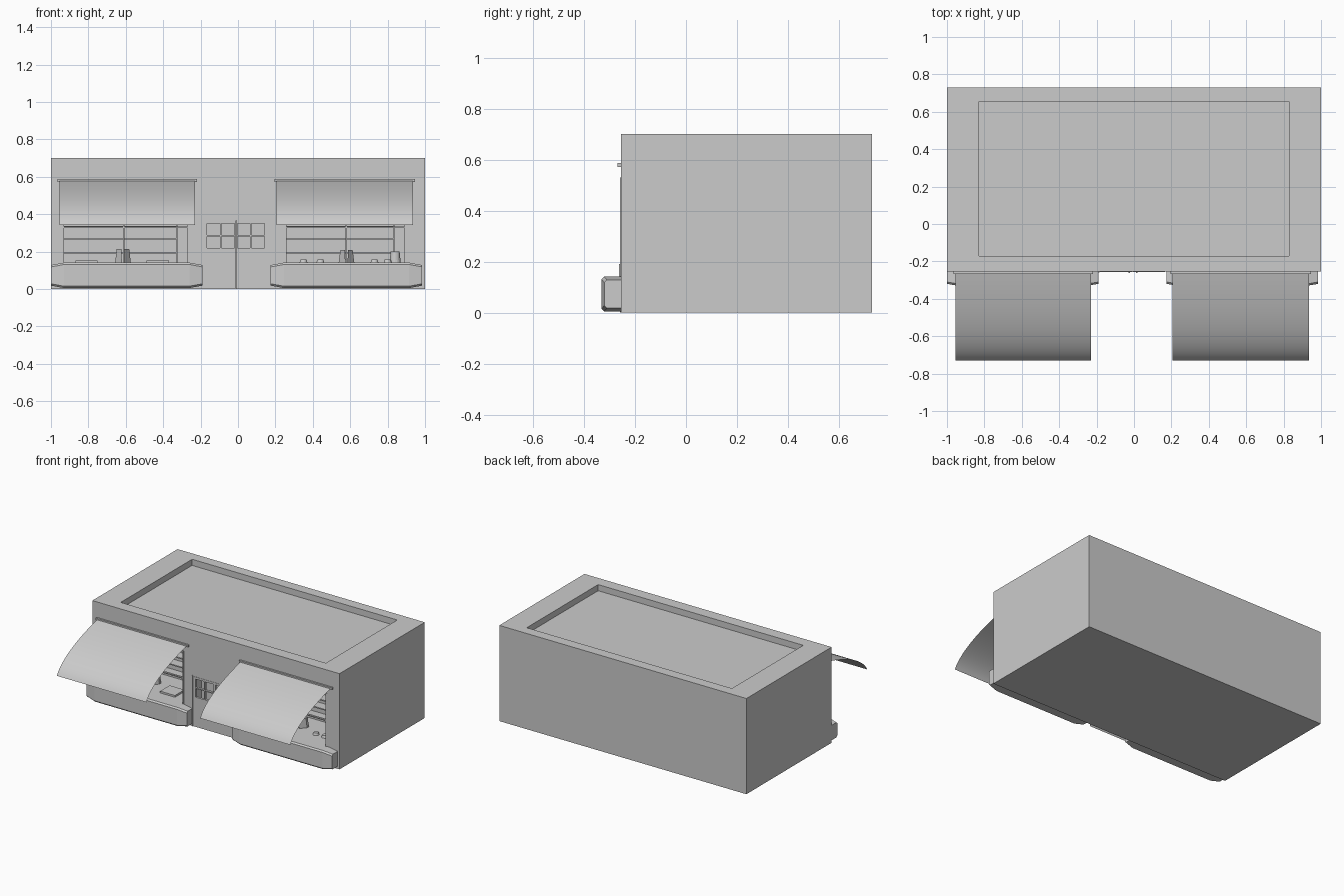
import bpy, bmesh
from mathutils import Vector

if "Cube" in bpy.data.objects:
    bpy.data.objects.remove(bpy.data.objects["Cube"])

FRONT = -0.255


def finish(name, bm):
    bmesh.ops.recalc_face_normals(bm, faces=bm.faces)
    me = bpy.data.meshes.new(name)
    bm.to_mesh(me)
    bm.free()
    ob = bpy.data.objects.new(name, me)
    bpy.context.collection.objects.link(ob)
    return ob


def boxes(name, *specs):
    """One object from boxes given as (x0, x1, y0, y1, z0, z1)."""
    bm = bmesh.new()
    for x0, x1, y0, y1, z0, z1 in specs:
        verts = bmesh.ops.create_cube(bm, size=1)['verts']
        for v in verts:
            v.co = Vector(((x0 + x1) / 2 + v.co.x * (x1 - x0),
                           (y0 + y1) / 2 + v.co.y * (y1 - y0),
                           (z0 + z1) / 2 + v.co.z * (z1 - z0)))
    return finish(name, bm)


def cut(ob, cutter):
    mod = ob.modifiers.new("cut", 'BOOLEAN')
    mod.operation = 'DIFFERENCE'
    mod.solver = 'EXACT'
    mod.object = cutter
    bpy.context.view_layer.objects.active = ob
    bpy.ops.object.modifier_apply(modifier=mod.name)
    bpy.data.objects.remove(cutter)


def loft(name, sections, closed):
    """Skin a row of sections, each a list of points."""
    bm = bmesh.new()
    rows = [[bm.verts.new(p) for p in s] for s in sections]
    n = len(rows[0])
    for a, b in zip(rows, rows[1:]):
        for i in range(n if closed else n - 1):
            j = (i + 1) % n
            bm.faces.new((a[i], a[j], b[j], b[i]))
    if closed:
        bm.faces.new(rows[0])
        bm.faces.new(rows[-1])
    return finish(name, bm)


# Building block with roof recess, two display niches and a doorway
building = boxes("building", (-1, 1, FRONT, 0.73, 0, 0.7))
cut(building, boxes("roof_cutter", (-0.83, 0.83, -0.17, 0.655, 0.655, 0.8)))
cut(building, boxes("opening_cutter",
                    (-0.94, -0.26, -0.4, 0.05, 0.14, 0.53),
                    (0.25, 0.90, -0.4, 0.05, 0.14, 0.53),
                    (-0.185, 0.165, -0.4, -0.16, 0.005, 0.365)))


def awning(name, x0, x1):
    p0, p1, p2 = Vector((FRONT, 0.58)), Vector((-0.655, 0.48)), Vector((-0.73, 0.343))
    curve = []
    for i in range(17):
        t = i / 16
        curve.append(p0 * (1 - t) ** 2 + p1 * 2 * t * (1 - t) + p2 * t * t)
    ob = loft(name, [[(x0, *p) for p in curve], [(x1, *p) for p in curve]], False)
    ob.data.polygons.foreach_set("use_smooth", [True] * len(ob.data.polygons))
    boxes(name + "_rail", (x0 - 0.01, x1 + 0.012, -0.268, FRONT + 0.002, 0.572, 0.587))


def front_ledge(name, x0, x1):
    def section(x, h, d):
        ya, yb, za, zb, c = FRONT + 0.002, -0.255 - d, 0.073 - h, 0.073 + h, 0.01
        return [(x, ya, za), (x, yb + c, za), (x, yb, za + c),
                (x, yb, zb - c), (x, yb + c, zb), (x, ya, zb)]
    loft(name, [section(x0, 0.055, 0.065), section(x0 + 0.07, 0.068, 0.077),
                section(x1 - 0.07, 0.068, 0.077), section(x1, 0.055, 0.065)], True)


def window_frame(name, x0, x1, mullion):
    t, y0, y1 = 0.009, -0.259, -0.245
    boxes(name,
          (x0, x0 + t, y0, y1, 0.14, 0.53), (x1 - t, x1, y0, y1, 0.14, 0.53),
          (x0, x1, y0, y1, 0.521, 0.53), (x0, x1, y0, y1, 0.327, 0.335),
          (mullion - 0.004, mullion + 0.004, y0, y1, 0.14, 0.53))


def display_stand(name, x, h, y=-0.13):
    # Pair of tapered boards standing side by side
    for k, s in (("left", -1), ("right", 1)):
        a, b, c, d = x + s * 0.006, x + s * 0.042, x + s * 0.008, x + s * 0.033
        loft(name + "_" + k, [
            [(a, y, 0.14), (b, y + 0.04, 0.14), (b, y + 0.06, 0.14), (a, y + 0.02, 0.14)],
            [(c, y, h), (d, y + 0.04, h), (d, y + 0.06, h), (c, y + 0.02, h)]], True)


def cone(name, x, y, z0, z1, r0, r1):
    bm = bmesh.new()
    bmesh.ops.create_cone(bm, cap_ends=True, segments=20, radius1=r0, radius2=r1, depth=z1 - z0)
    bmesh.ops.translate(bm, verts=bm.verts, vec=(x, y, (z0 + z1) / 2))
    finish(name, bm)


# Shop fronts, left and right
for side, x0, x1, l0, l1, w0, w1, m in (
        ("left", -0.955, -0.23, -1.0, -0.19, -0.94, -0.26, -0.61),
        ("right", 0.205, 0.935, 0.175, 0.985, 0.25, 0.90, 0.58)):
    awning(side + "_awning", x0, x1)
    front_ledge(side + "_ledge", l0, l1)
    window_frame(side + "_window_frame", w0, w1, m)
    # Shelving against the back of the niche
    boxes(side + "_shelves", *[(w0 + 0.01, w1 - 0.06, -0.02, 0.05, z, z + 0.008)
                               for z in (0.19, 0.265, 0.33, 0.41)],
          (w1 - 0.068, w1 - 0.06, -0.02, 0.05, 0.14, 0.42),
          (w0 + 0.002, w0 + 0.01, -0.02, 0.05, 0.14, 0.42))

# Goods on display
display_stand("left_display", -0.615, 0.215)
display_stand("right_display", 0.58, 0.208)
for i, x in enumerate((-0.81, -0.43)):
    boxes(f"tray_{i}", (x - 0.06, x + 0.06, -0.2, -0.09, 0.139, 0.153))
for i, x in enumerate((0.35, 0.44, 0.73, 0.80)):
    cone(f"jar_{i}", x, -0.14, 0.139, 0.157, 0.022, 0.016)
cone("round_stand", 0.84, -0.1, 0.139, 0.2, 0.03, 0.024)

# Double doors with four panes each
for side, x0, x1, px, hx in (("left", -0.185, -0.011, -0.165, -0.03),
                             ("right", -0.009, 0.165, -0.004, 0.012)):
    door = boxes(side + "_door", (x0, x1, -0.257, -0.24, 0.002, 0.365))
    w, h = 0.069, 0.062
    cut(door, boxes("pane_cutter", *[
        (px + i * (w + 0.008), px + i * (w + 0.008) + w, -0.3, -0.2,
         0.218 + k * (h + 0.008), 0.218 + k * (h + 0.008) + h)
        for i in (0, 1) for k in (0, 1)]))
    boxes(side + "_door_handle", (hx, hx + 0.008, -0.262, -0.256, 0.12, 0.19))

# Post beside the doors
boxes("door_post", (-0.193, -0.185, -0.259, -0.25, 0, 0.37))
